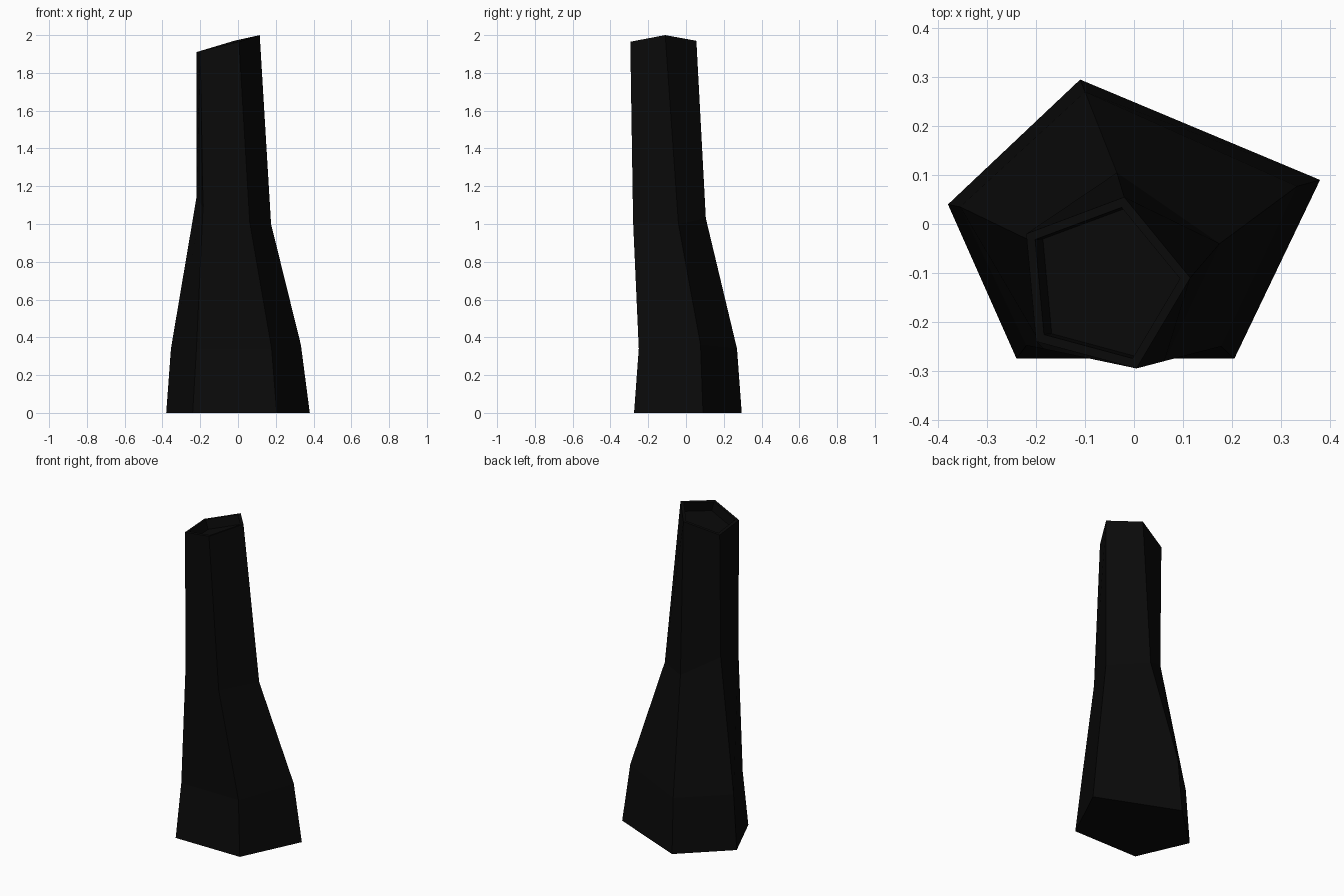
import bpy, bmesh

if "Cube" in bpy.data.objects:
    bpy.data.objects.remove(bpy.data.objects["Cube"])

# Pentagonal rings: left, front-left, front-right, right, back (twisting as they rise)
rings = [
    [(-0.38, 0.04, 0), (-0.24, -0.275, 0), (0.205, -0.275, 0), (0.38, 0.09, 0), (-0.11, 0.295, 0)],
    [(-0.355, 0.035, 0.34), (-0.22, -0.248, 0.34), (0.178, -0.25, 0.34), (0.333, 0.077, 0.36), (-0.10, 0.27, 0.34)],
    [(-0.22, -0.03, 1.14), (-0.185, -0.255, 1.09), (0.062, -0.28, 1.01), (0.175, -0.04, 1.0), (-0.035, 0.105, 1.03)],
    [(-0.22, -0.02, 1.91), (-0.20, -0.24, 1.915), (0.005, -0.295, 1.965), (0.115, -0.11, 2.0), (-0.02, 0.055, 1.97)],
]

# Trunk shell: stacked rings bridged with quads
bm = bmesh.new()
loops = [[bm.verts.new(p) for p in ring] for ring in rings]
for low, high in zip(loops, loops[1:]):
    for i in range(5):
        j = (i + 1) % 5
        bm.faces.new((low[i], low[j], high[j], high[i]))
bm.faces.new(loops[0][::-1])
top = bm.faces.new(loops[-1])
bm.normal_update()

# Slanted cut top: thin rim around a sunken face
bmesh.ops.inset_region(bm, faces=[top], thickness=0.022)
bmesh.ops.inset_region(bm, faces=[top], thickness=0.0005, depth=-0.06)
bmesh.ops.recalc_face_normals(bm, faces=bm.faces)

mesh = bpy.data.meshes.new("trunk")
bm.to_mesh(mesh)
bm.free()
trunk = bpy.data.objects.new("trunk", mesh)
bpy.context.collection.objects.link(trunk)

# Charred black colour
mat = bpy.data.materials.new("black")
mat.diffuse_color = (0.003, 0.003, 0.003, 1)
mat.use_nodes = True
mat.node_tree.nodes["Principled BSDF"].inputs["Base Color"].default_value = mat.diffuse_color
mesh.materials.append(mat)
